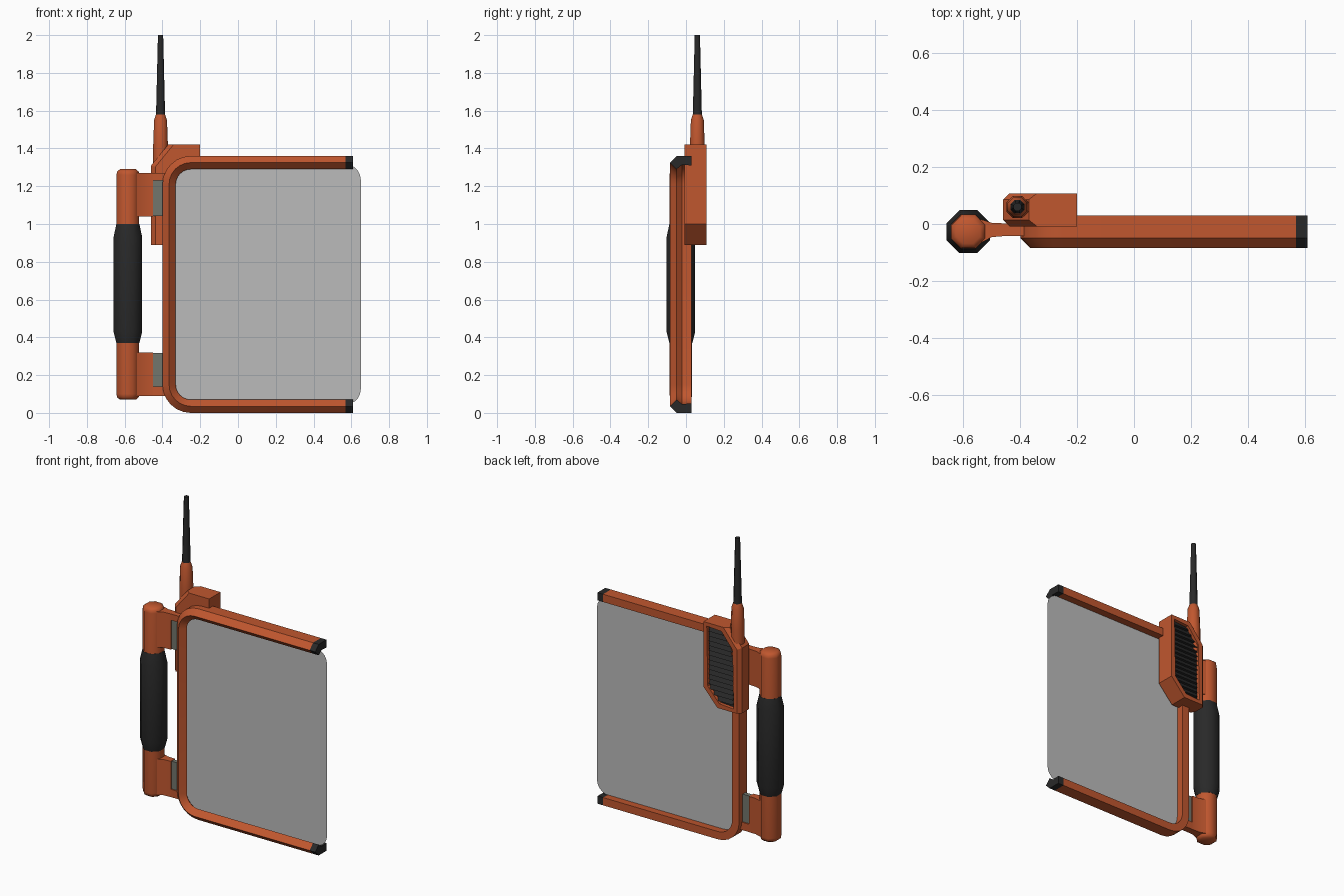
import bpy, bmesh, math
from mathutils import Vector

if "Cube" in bpy.data.objects:
    bpy.data.objects.remove(bpy.data.objects["Cube"])


def material(name, rgb):
    m = bpy.data.materials.new(name)
    m.diffuse_color = (*rgb, 1)
    m.use_nodes = True
    m.node_tree.nodes["Principled BSDF"].inputs["Base Color"].default_value = m.diffuse_color
    return m


ORANGE = material("burnt orange", (0.53, 0.095, 0.028))
DARK = material("dark rubber", (0.022, 0.022, 0.022))
GREY = material("grey metal", (0.17, 0.18, 0.15))
GLASS = material("pale screen", (0.5, 0.5, 0.5))


def finish(name, bm, mats, smooth=None):
    bmesh.ops.recalc_face_normals(bm, faces=bm.faces)
    me = bpy.data.meshes.new(name)
    bm.to_mesh(me)
    bm.free()
    ob = bpy.data.objects.new(name, me)
    bpy.context.collection.objects.link(ob)
    for m in mats:
        me.materials.append(m)
    if smooth:
        bpy.ops.object.select_all(action='DESELECT')
        ob.select_set(True)
        bpy.context.view_layer.objects.active = ob
        bpy.ops.object.shade_smooth_by_angle(angle=math.radians(smooth))
    return ob


def skin(bm, rings):
    """Join equal closed rings of points and cap both ends."""
    vs = [[bm.verts.new(p) for p in r] for r in rings]
    n = len(vs[0])
    for a, b in zip(vs, vs[1:]):
        for i in range(n):
            j = (i + 1) % n
            bm.faces.new((a[i], a[j], b[j], b[i]))
    bm.faces.new(vs[0])
    bm.faces.new(vs[-1])


def loft(name, rings, mat, smooth=None):
    bm = bmesh.new()
    skin(bm, rings)
    return finish(name, bm, [mat], smooth)


def lathe(name, profile, cx, cy, mat, n=8, smooth=50):
    rings = [[(cx + r * math.cos(math.tau * (i + .5) / n),
               cy + r * math.sin(math.tau * (i + .5) / n), z) for i in range(n)]
             for r, z in profile]
    return loft(name, rings, mat, smooth)


def prism_z(name, plan, z0, z1, mat, smooth=None):
    return loft(name, [[(x, y, z) for x, y in plan] for z in (z0, z1)], mat, smooth)


# C-shaped channel frame: section (depth inward, y) swept round two rounded corners
SECTION = [(0, -.05), (0, .03), (.05, .03), (.047, -.022), (.07, -.05), (.035, -.085)]
LEFT, TOP, R, CAP0, CAP1 = -.40, 1.36, .15, .57, .61


def ring(p, inward):
    return [(p[0] + inward[0] * d, y, p[1] + inward[1] * d) for d, y in SECTION]


path = [((CAP0, TOP), (0, -1))]
for cz, a0 in ((TOP - R, 90), (R, 180)):
    for k in range(7):
        a = math.radians(a0 + 15 * k)
        c, s = math.cos(a), math.sin(a)
        path.append(((LEFT + R + R * c, cz + R * s), (-c, -s)))
path.append(((CAP0, 0), (0, 1)))
loft("frame", [ring(p, n) for p, n in path], ORANGE, 20)
for name, z, n in (("upper_end_cap", TOP, -1), ("lower_end_cap", 0, 1)):
    loft(name, [ring((x, z), (0, n)) for x in (CAP0, CAP1)], DARK)

# thin screen sheet with rounded corners
bm = bmesh.new()
x0, x1, z0, z1, r = -.365, .65, .045, 1.315, .08
pts = []
for cx, cz, a0 in ((x1 - r, z1 - r, 0), (x0 + r, z1 - r, 90), (x0 + r, z0 + r, 180), (x1 - r, z0 + r, 270)):
    for k in range(6):
        a = math.radians(a0 + 18 * k)
        pts.append((cx + r * math.cos(a), -.022, cz + r * math.sin(a)))
bm.faces.new([bm.verts.new(p) for p in pts])
bmesh.ops.reverse_faces(bm, faces=[f for f in bm.faces if f.normal.y > 0])
finish("screen", bm, [GLASS])

# handle post and rubber grip
HX, HY = -.583, -.027
lathe("handle_post", [(.045, .07), (.062, .082), (.065, .10), (.065, 1.26), (.062, 1.278), (.045, 1.29)],
      HX, HY, ORANGE)
lathe("handle_grip", [(.066, .37), (.082, .43), (.082, .93), (.066, 1.0)], HX, HY, DARK)

# arms from handle to frame, each with a grey hinge plate
ARM = [(-.58, -.075), (-.53, -.062), (-.50, -.046), (-.45, -.042),
       (-.45, .002), (-.50, .004), (-.53, .014), (-.58, .025)]
STRIP = [(-.455, -.042), (-.375, -.042), (-.375, .002), (-.455, .002)]
PLATE = [(-.46, -.034), (-.375, -.034), (-.375, -.006), (-.46, -.006)]
for name, a0, a1, s0, s1 in (("upper", 1.04, 1.27, 1.23, 1.27), ("lower", .09, .32, .09, .14)):
    prism_z(name + "_arm", ARM, a0, a1, ORANGE, 30)
    prism_z(name + "_arm_strip", STRIP, s0, s1, ORANGE)
    prism_z(name + "_hinge_plate", PLATE, a0 + .002, a1 - .002, GREY)

# radio housing with bevelled left side and a recessed dark vent on the back
outline = [(-.46, .89), (-.30, .89), (-.20, 1.0), (-.20, 1.42), (-.37, 1.42), (-.46, 1.31)]
bm = bmesh.new()
skin(bm, [[(x, y, z) for x, z in outline] for y in (-.008, .108)])
bmesh.ops.recalc_face_normals(bm, faces=bm.faces)
edges = [e for e in bm.edges if abs(e.verts[0].co.y - e.verts[1].co.y) < .001
         and all(v.co.x < -.36 for v in e.verts)]
bmesh.ops.bevel(bm, geom=edges, offset=.022, segments=1, affect='EDGES')
bm.normal_update()
back = max(bm.faces, key=lambda f: f.calc_area() * (f.normal.y > .99))
bmesh.ops.inset_individual(bm, faces=[back], thickness=.033)
bmesh.ops.inset_individual(bm, faces=[back], thickness=.001, depth=-.02)
back.material_index = 1
finish("radio_housing", bm, [ORANGE, DARK])

# vent slats, trimmed to the slanted corners of the recess
COUNT = 15
bm = bmesh.new()
for i in range(COUNT):
    z = .945 + i * (1.375 - .945) / (COUNT - 1)
    xa = max(-.405, -.46 + (z - 1.31) * .818 + .072)
    xb = min(-.234, -.30 + (z - .89) * .909 - .045)
    if xb - xa > .02:
        skin(bm, [[(x, .085, z - .013), (x, .103, z - .011), (x, .087, z + .013)] for x in (xa, xb)])
finish("vent_slats", bm, [DARK])

# antenna
lathe("antenna_base", [(.042, 1.25), (.042, 1.42), (.037, 1.55), (.026, 1.58)], -.41, .06, ORANGE)
lathe("antenna_whip", [(.026, 1.575), (.015, 2.0)], -.41, .06, DARK)
